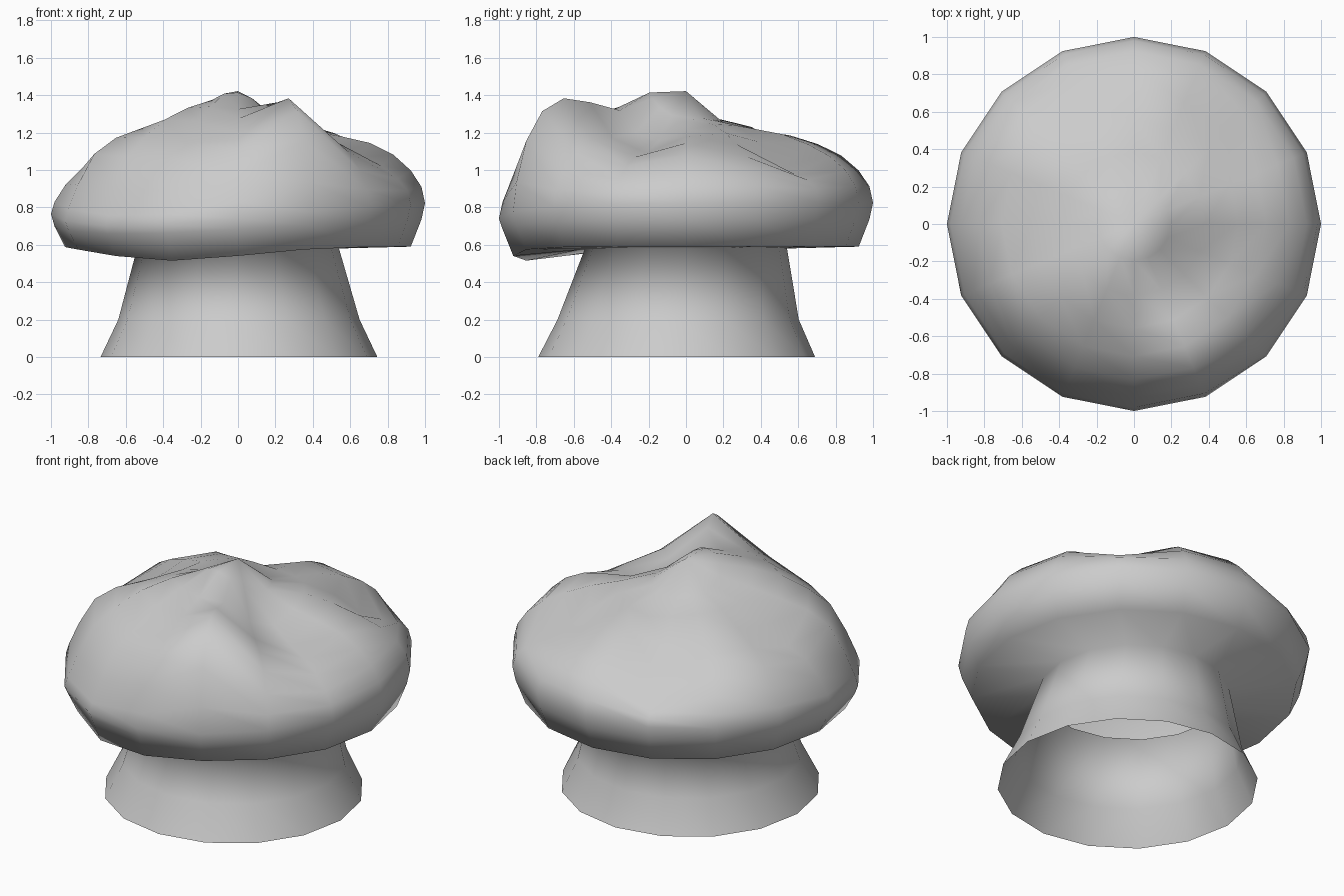
import bpy, bmesh
from math import sin, cos, pi, exp

if "Cube" in bpy.data.objects:
    bpy.data.objects.remove(bpy.data.objects["Cube"])

N = 16
STEP = pi / 16

# soft dents and lumps on the cap: x, y, height, spread
LUMPS = [
    (0, -.09, .20, .10),       # crown
    (-.24, -.36, .09, .15),    # front left ridge
    (-.68, -.30, .03, .15),    # left lump
    (.28, -.73, .25, .22),     # front right lump
    (.16, -.40, .05, .12),     # saddle between crown and lump
    (-.08, -.72, -.09, .14),   # front crease
    (.42, -.26, -.15, .17),    # right hollow
    (.70, -.46, -.09, .14),    # right edge dip
    (.52, .52, -.14, .14),     # back right hollow
    (.05, .33, -.05, .13),     # back dip
    (-.25, .62, -.12, .13),    # back left groove
    (-.34, .82, -.10, .13),    # back left groove, lower end
    (-.70, 0, -.10, .14),      # left dip
]


def bump(x, y, lump):
    cx, cy, h, s = lump
    return h * exp(-((x - cx) ** 2 + (y - cy) ** 2) / (2 * s * s))


def around(r, cx=0, cy=0):
    return [(cx + r * cos(2 * pi * i / N), cy + r * sin(2 * pi * i / N)) for i in range(N)]


def cap_height(k, x, y):
    c = cos(k * STEP)
    z = .83 + .46 * c
    z += min(1, max(0, c / .38)) * sum(bump(x, y, l) for l in LUMPS)
    sag = {5: .2, 6: 1.0, 7: 1.4, 8: 1.1, 9: .7}.get(k, 0)
    return z + sag * bump(x, y, (-.7, -.9, -.12, .8))


rings = []
# upper cap down to just below the rim
for k in range(1, 10):
    rings.append([(x, y, cap_height(k, x, y)) for x, y in around(sin(k * STEP))])
# lower edge with a sagging front lip
rings.append([(x, y, .59 + bump(x, y, (-.36, -.86, -.075, .4)))
              for x, y in around(sin(10 * STEP))])
# flat underside running into the hollow flared stem, open at the base
for r, cx, cy, z in [(.54, 0, 0, .58), (.645, .005, -.042, .2), (.74, .005, -.05, 0)]:
    rings.append([(x, y, z) for x, y in around(r, cx, cy)])

bm = bmesh.new()
apex = bm.verts.new((0, 0, cap_height(0, 0, 0)))
loops = [[bm.verts.new(p) for p in ring] for ring in rings]
for i in range(N):
    j = (i + 1) % N
    bm.faces.new((apex, loops[0][i], loops[0][j]))
    for a, b in zip(loops, loops[1:]):
        bm.faces.new((a[i], b[i], b[j], a[j]))
for f in bm.faces:
    f.smooth = True

mesh = bpy.data.meshes.new("mushroom_cap_and_stem")
bm.to_mesh(mesh)
bm.free()
obj = bpy.data.objects.new("mushroom_cap_and_stem", mesh)
bpy.context.collection.objects.link(obj)
